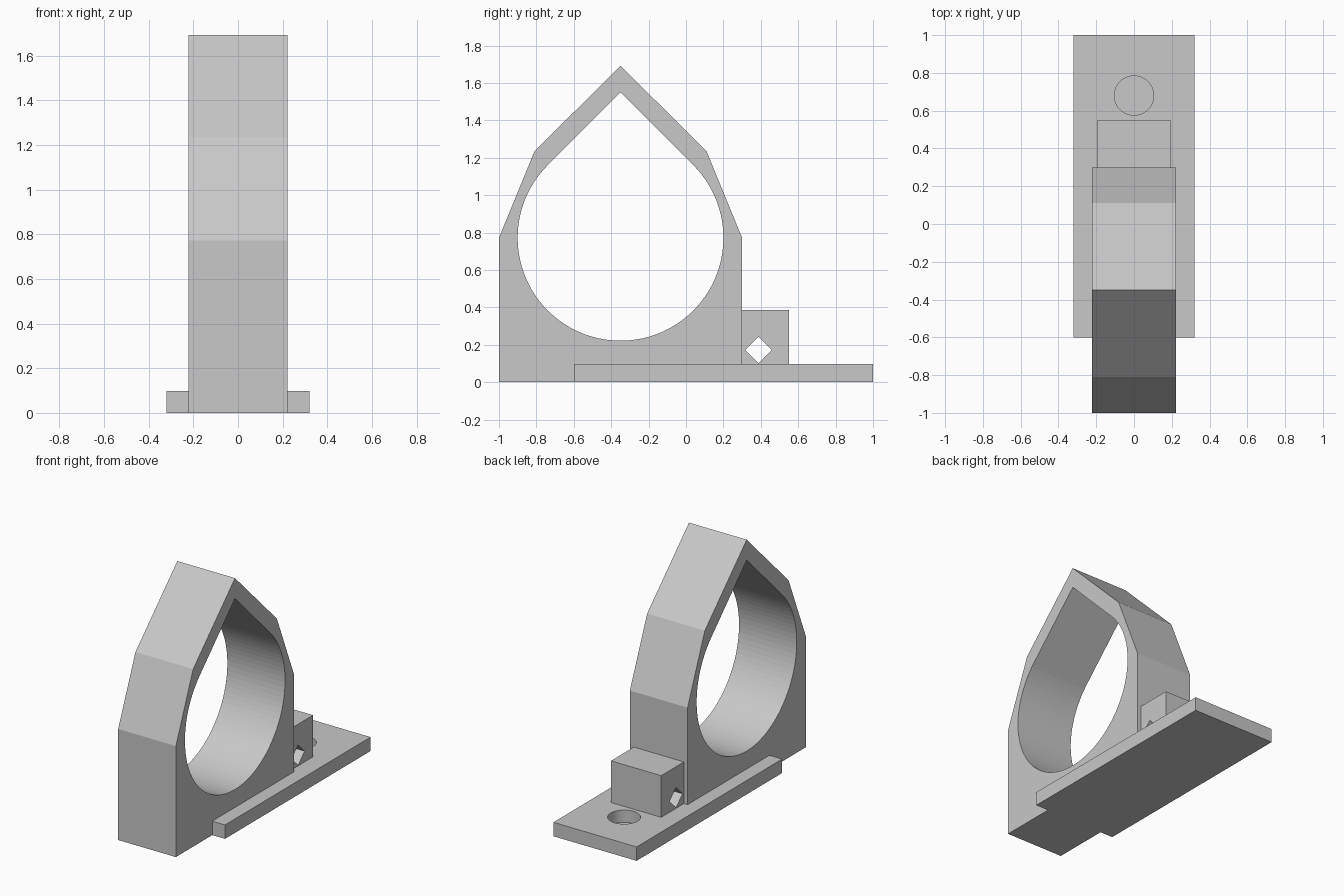
import bpy, bmesh, math

if "Cube" in bpy.data.objects:
    bpy.data.objects.remove(bpy.data.objects["Cube"])

grey = bpy.data.materials.new("light_grey")
grey.diffuse_color = (0.58, 0.58, 0.58, 1)
grey.use_nodes = True
grey.node_tree.nodes["Principled BSDF"].inputs["Base Color"].default_value = grey.diffuse_color


def prism(name, points, axis, start, end):
    """Extrude a closed 2D profile: (y, z) along x, or (x, y) along z."""
    place = (lambda p: (start, *p)) if axis == 0 else (lambda p: (*p, start))
    bm = bmesh.new()
    face = bm.faces.new([bm.verts.new(place(p)) for p in points])
    moved = bmesh.ops.extrude_face_region(bm, geom=[face])["geom"]
    step = [0, 0, 0]
    step[axis] = end - start
    bmesh.ops.translate(bm, vec=step,
                        verts=[g for g in moved if isinstance(g, bmesh.types.BMVert)])
    bmesh.ops.recalc_face_normals(bm, faces=bm.faces)
    mesh = bpy.data.meshes.new(name)
    bm.to_mesh(mesh)
    bm.free()
    mesh.materials.append(grey)
    obj = bpy.data.objects.new(name, mesh)
    bpy.context.collection.objects.link(obj)
    return obj


def cut(target, cutter):
    mod = target.modifiers.new("cut", "BOOLEAN")
    mod.operation, mod.solver, mod.object = "DIFFERENCE", "EXACT", cutter
    bpy.context.view_layer.objects.active = target
    bpy.ops.object.modifier_apply(modifier=mod.name)
    bpy.data.objects.remove(cutter)


def arc(cx, cy, r, a0, a1, n):
    return [(cx + r * math.cos(math.radians(a0 + (a1 - a0) * i / n)),
             cy + r * math.sin(math.radians(a0 + (a1 - a0) * i / n))) for i in range(n + 1)]


def rect(x0, y0, x1, y1):
    return [(x0, y0), (x1, y0), (x1, y1), (x0, y1)]


# Holder ring: faceted outline with a teardrop bore
CY, CZ, R = -0.35, 0.772, 0.55
right_side = [(0.65, 0), (0.65, CZ), (0.46, 1.235)]
outline = ([(CY + d, z) for d, z in right_side] + [(CY, 1.692)]
           + [(CY - d, z) for d, z in reversed(right_side)])
ring = prism("holder_ring", outline, 0, -0.222, 0.222)
teardrop = [(CY, CZ + R * math.sqrt(2))] + arc(CY, CZ, R, 135, 405, 75)
cut(ring, prism("bore_cutter", teardrop, 0, -0.5, 0.5))

# Base plate with a blind round hole
plate = prism("base_plate", rect(-0.32, -0.6, 0.32, 1.0), 2, 0, 0.097)
cut(plate, prism("hole_cutter", arc(0, 0.68, 0.104, 0, 360, 48)[:-1], 2, 0.012, 0.3))

# Small block behind the ring with a diamond-shaped cross hole
block = prism("rear_block", rect(-0.194, 0.3, 0.192, 0.55), 2, 0.097, 0.387)
cut(block, prism("diamond_cutter", arc(0.387, 0.172, 0.071, 0, 360, 4)[:-1], 0, -0.5, 0.5))
